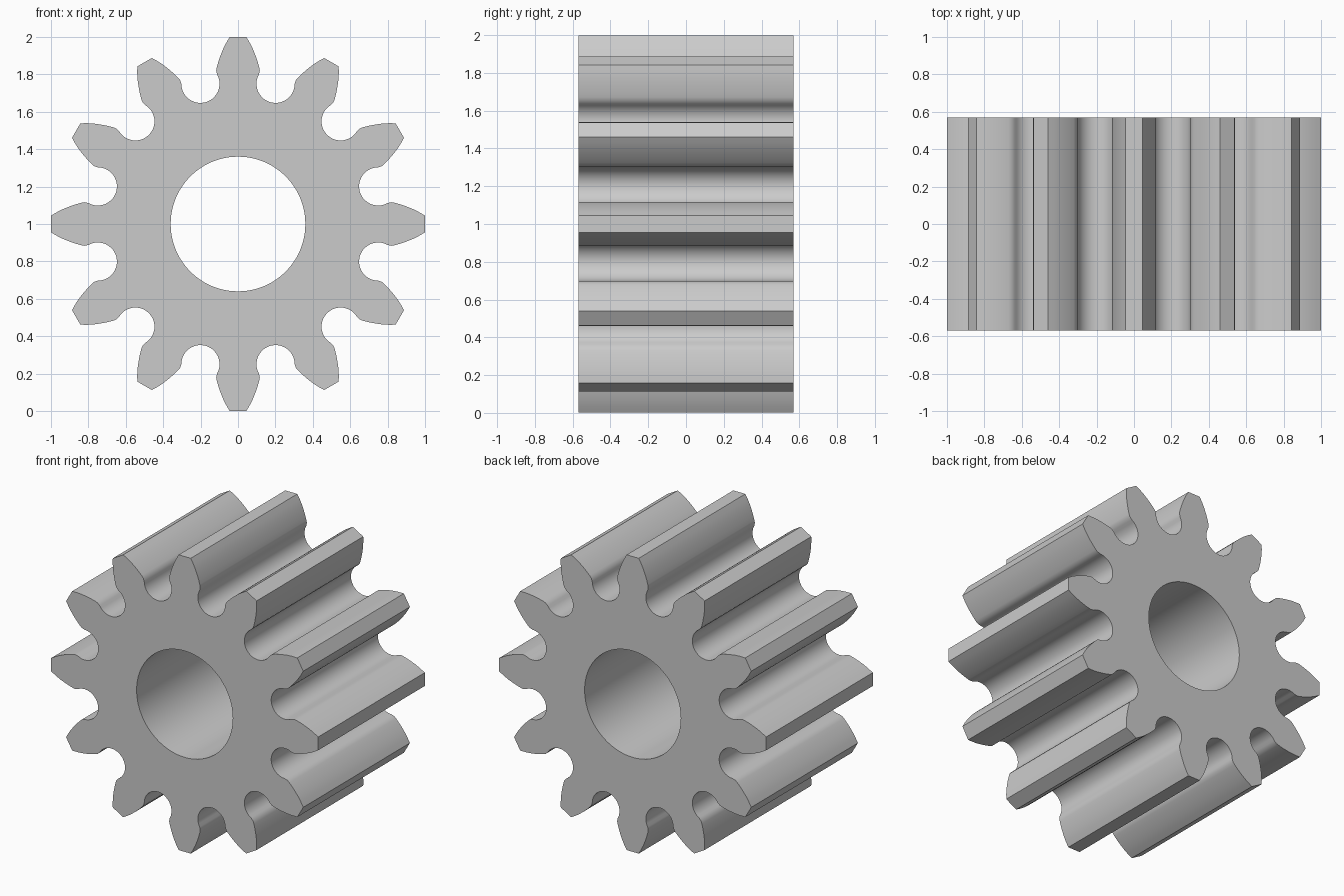
import bpy, bmesh
from math import sin, cos, pi, radians
from mathutils import Vector, Matrix

if "Cube" in bpy.data.objects:
    bpy.data.objects.remove(bpy.data.objects["Cube"])

TEETH = 12
HALF_DEPTH = 0.57
BORE = 0.36
# Right flank of one tooth, tip to base: (half width, radius)
FLANK = [(0.045, 0.999), (0.064, 0.967), (0.080, 0.935), (0.094, 0.90),
         (0.105, 0.868), (0.113, 0.84), (0.1165, 0.822), (0.112, 0.80)]

# Outline: left flank, right flank, then the round root, repeated per tooth
root = Vector((0.776 * sin(radians(15)), 0.776 * cos(radians(15))))
start = Vector((0.112, 0.80)) - root
tooth = [Vector((-x, r)) for x, r in reversed(FLANK)]
tooth += [Vector(p) for p in FLANK]
STEPS = 20
for i in range(1, STEPS):
    tooth.append(root + Matrix.Rotation(radians(209.2) * i / STEPS, 2) @ start)
outline = []
for k in range(TEETH):
    turn = Matrix.Rotation(-2 * pi * k / TEETH, 2)
    outline += [turn @ p for p in tooth]
bore = [Vector((BORE * cos(2 * pi * i / 96), BORE * sin(2 * pi * i / 96)))
        for i in range(96)]

bm = bmesh.new()


def add_loop(points):
    verts = [bm.verts.new((p.x, -HALF_DEPTH, 1 + p.y)) for p in points]
    return [bm.edges.new((v, verts[(i + 1) % len(verts)]))
            for i, v in enumerate(verts)]


# Front face with bore, extruded through the full depth
edges = add_loop(outline) + add_loop(bore)
bmesh.ops.triangle_fill(bm, edges=edges, use_beauty=True, normal=(0, -1, 0))
ext = bmesh.ops.extrude_face_region(bm, geom=bm.faces[:], use_keep_orig=True)
moved = [g for g in ext["geom"] if isinstance(g, bmesh.types.BMVert)]
bmesh.ops.translate(bm, verts=moved, vec=(0, 2 * HALF_DEPTH, 0))
bmesh.ops.recalc_face_normals(bm, faces=bm.faces[:])

mesh = bpy.data.meshes.new("gear_wheel")
bm.to_mesh(mesh)
bm.free()
gear = bpy.data.objects.new("gear_wheel", mesh)
bpy.context.collection.objects.link(gear)
bpy.context.view_layer.objects.active = gear
gear.select_set(True)
bpy.ops.object.shade_smooth_by_angle(angle=radians(30))
